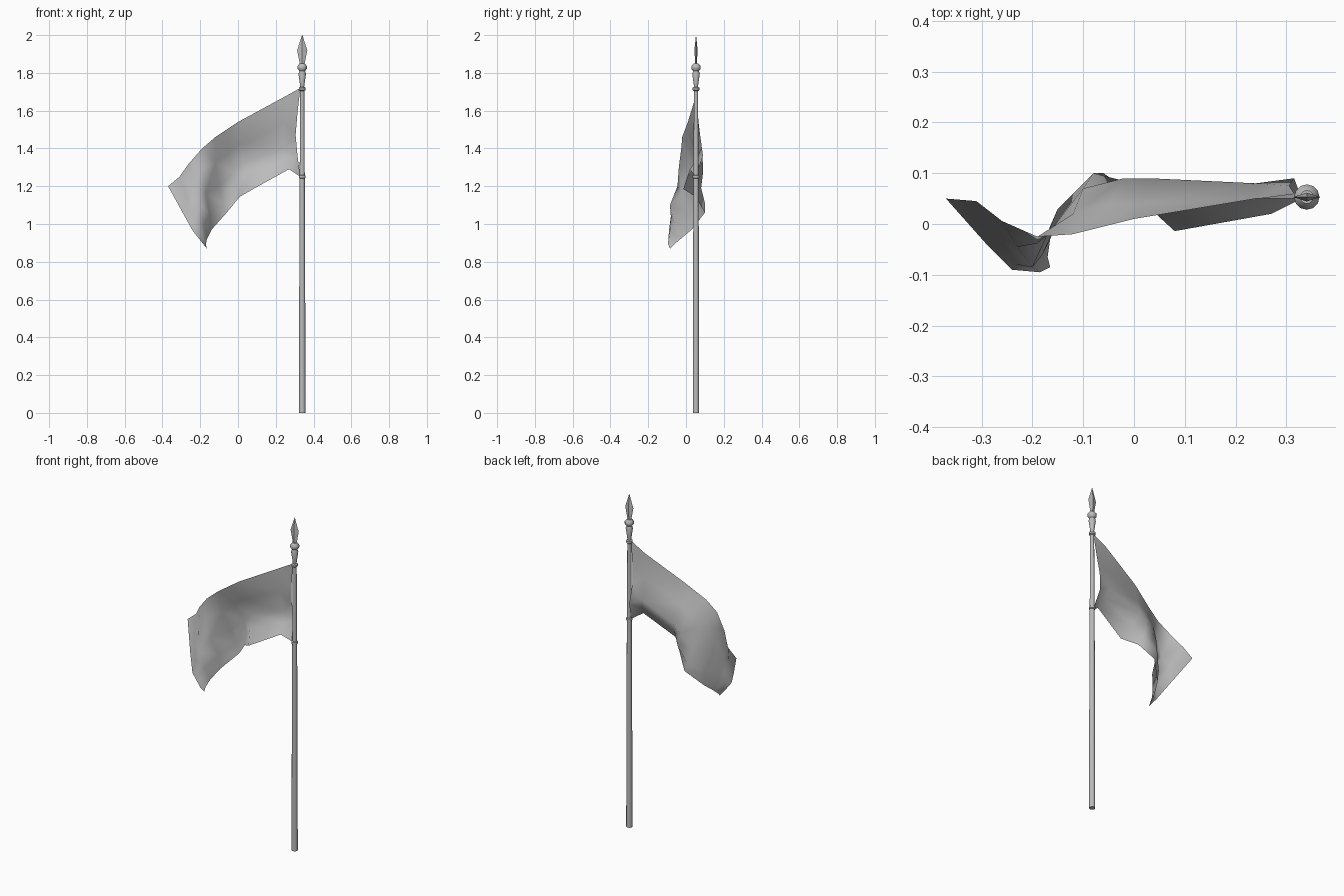
import bpy, bmesh, math

if "Cube" in bpy.data.objects:
    bpy.data.objects.remove(bpy.data.objects["Cube"], do_unlink=True)

POLE_X, POLE_Y = 0.34, 0.053


def make_material(name, colour):
    mat = bpy.data.materials.new(name)
    mat.use_nodes = True
    mat.diffuse_color = colour
    mat.node_tree.nodes["Principled BSDF"].inputs["Base Color"].default_value = colour
    return mat


grey = make_material("plain grey", (0.5, 0.5, 0.5, 1))


def finish(name, bm, angle):
    """Turn a bmesh into a named, shaded object."""
    mesh = bpy.data.meshes.new(name)
    bm.to_mesh(mesh)
    bm.free()
    mesh.materials.append(grey)
    obj = bpy.data.objects.new(name, mesh)
    bpy.context.collection.objects.link(obj)
    bpy.ops.object.select_all(action="DESELECT")
    obj.select_set(True)
    bpy.context.view_layer.objects.active = obj
    bpy.ops.object.shade_smooth_by_angle(angle=math.radians(angle))
    return obj


def lathe(name, profile, sides=12, flatten=1.0, angle=40):
    """Stack rings of (radius, height) around the pole axis and cap the ends."""
    bm = bmesh.new()
    rings = []
    for radius, z in profile:
        ring = []
        for i in range(sides):
            a = math.tau * i / sides
            ring.append(bm.verts.new((POLE_X + radius * math.cos(a),
                                      POLE_Y + radius * flatten * math.sin(a), z)))
        rings.append(ring)
    for low, high in zip(rings, rings[1:]):
        for i in range(sides):
            j = (i + 1) % sides
            bm.faces.new((low[i], low[j], high[j], high[i]))
    bm.faces.new(rings[0][::-1])
    bm.faces.new(rings[-1])
    return finish(name, bm, angle)


# Tapered pole
lathe("pole", [(0.017, 0), (0.016, 0.6), (0.0135, 1.25), (0.011, 1.72)])

# Tie rings holding the cloth corners
for name, height in (("lower_tie_ring", 1.25), ("upper_tie_ring", 1.715)):
    lathe(name, [(0.011, height - 0.011), (0.018, height - 0.006),
                 (0.018, height + 0.006), (0.011, height + 0.011)])

# Turned socket below the spear head
lathe("finial_socket", [(0.010, 1.72), (0.012, 1.74), (0.020, 1.795), (0.015, 1.81),
                        (0.025, 1.822), (0.025, 1.836), (0.013, 1.85)])

# Flat four-sided spear head
lathe("spear_head", [(0.012, 1.845), (0.027, 1.92), (0.001, 2.0)],
      sides=4, flatten=0.32, angle=20)

# Cloth folds from pole to free edge, each running top to bottom, in hundredths
folds = [
    [(33, 5, 172), (31.5, 6, 159), (30.5, 7.5, 147), (31.5, 9, 136), (33, 5, 125)],
    [(24, 5, 167), (24, 5, 153), (24, 8, 140), (25, 5.5, 134), (27, 2, 129)],
    [(0, 1, 154), (1, 4, 142), (3, 9, 132), (5, 4, 125), (8, -1.4, 118.5)],
    [(-6, -0.5, 150), (-5, 4, 138), (-2, 9, 127), (0, 8, 119), (1, 5, 114.5)],
    [(-12, -2, 146), (-12, 2, 132), (-10, 7, 120), (-8, 10, 111), (-6, 10, 106)],
    [(-19, -2.5, 140), (-19, -3.8, 130), (-17, -2, 116), (-15, 3, 105), (-14, 3, 97)],
    [(-26, 0.6, 132), (-23, -4.5, 120), (-20, -8.5, 110), (-18, -6, 100), (-16.5, -3, 92)],
    [(-31, 4.5, 125), (-27, -2, 114), (-23, -8, 104), (-20, -8.5, 96), (-17, -6.5, 89)],
    [(-37, 5, 120), (-29, -4, 105.5), (-24, -9, 96.5), (-18.5, -9.5, 89.5), (-16.5, -8.5, 87)],
]
bm = bmesh.new()
grid = [[bm.verts.new([c / 100 for c in point]) for point in fold] for fold in folds]
for near, far in zip(grid, grid[1:]):
    for i in range(len(near) - 1):
        bm.faces.new((near[i], far[i], far[i + 1], near[i + 1]))
bmesh.ops.triangulate(bm, faces=bm.faces[:])
finish("flag_cloth", bm, 80)
